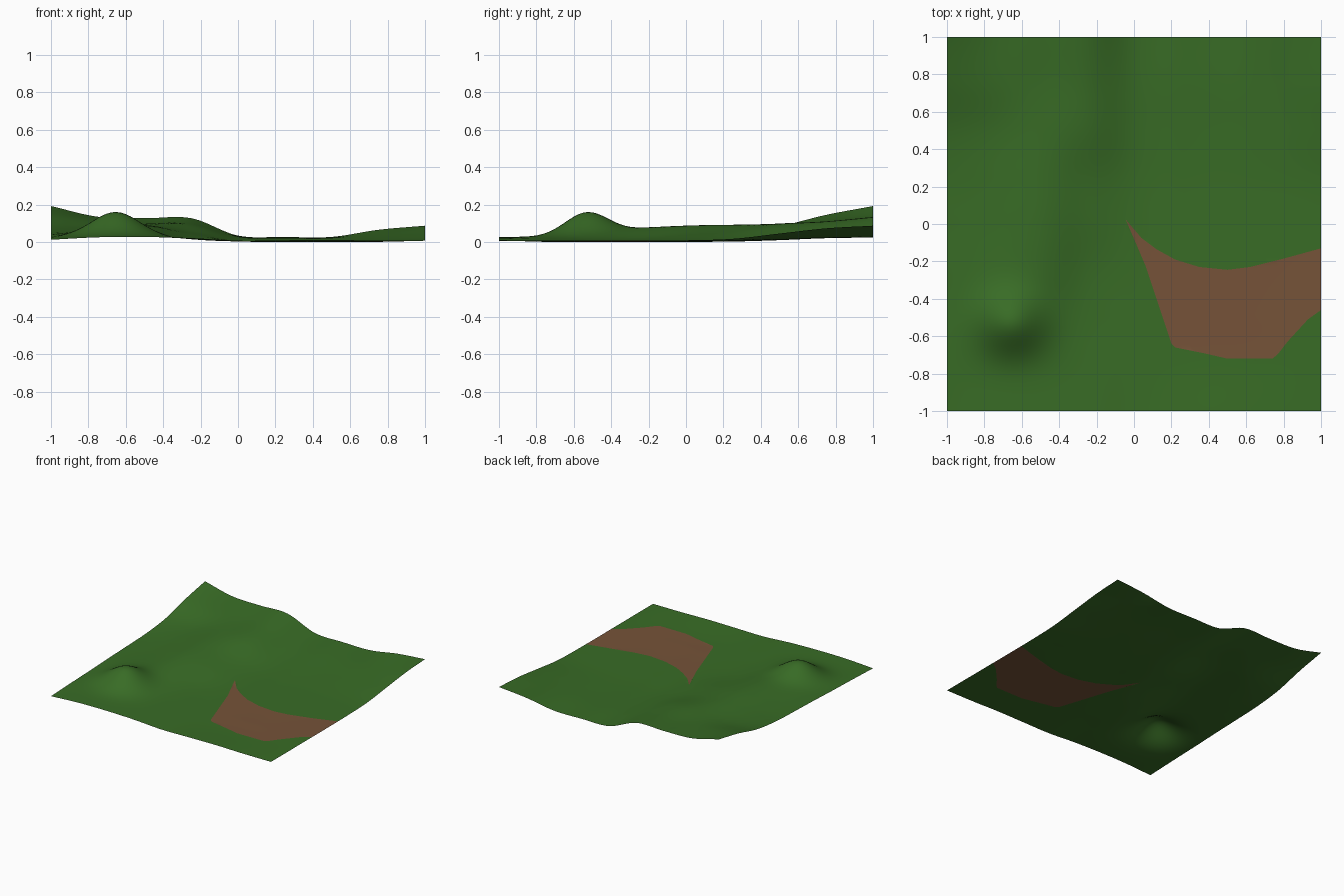
import bpy
import math
from mathutils import Vector
from mathutils.geometry import delaunay_2d_cdt

if "Cube" in bpy.data.objects:
    bpy.data.objects.remove(bpy.data.objects["Cube"])

# Coarse terrain heights in thousandths: rows from back (y=1) to front, columns x=-1..1
HEIGHTS = [
    [195, 138, 130, 130, 37, 30, 30, 68, 90],
    [148, 118, 108, 108, 32, 25, 25, 45, 76],
    [88, 82, 100, 92, 22, 14, 14, 25, 48],
    [60, 70, 95, 58, 11, 6, 6, 10, 20],
    [50, 65, 90, 42, 8, 4, 4, 6, 12],
    [42, 62, 74, 22, 6, 3, 3, 4, 10],
    [30, 46, 38, 17, 6, 3, 3, 4, 10],
    [24, 30, 30, 20, 8, 4, 4, 5, 10],
    [15, 28, 30, 24, 10, 12, 14, 10, 10],
]

# Outline of the bare earth patch
PATCH = [(-.045, .025), (.04, -.075), (.12, -.135), (.22, -.19), (.35, -.23), (.5, -.245),
         (.62, -.23), (.8, -.185), (1, -.13), (1, -.46), (.93, -.51), (.82, -.63),
         (.77, -.695), (.74, -.72), (.5, -.72), (.37, -.69), (.22, -.66), (.2, -.64),
         (.13, -.43), (.06, -.22)]


def spline(p, t):
    """Catmull-Rom through evenly spaced values, t in index units."""
    i = min(int(t), len(p) - 2)
    f = t - i
    b, c = p[i], p[i + 1]
    a = p[i - 1] if i > 0 else 2 * b - c
    d = p[i + 2] if i + 2 < len(p) else 2 * c - b
    return b + .5 * f * (c - a + f * (2*a - 5*b + 4*c - d + f * (3*(b - c) + d - a)))


def height(x, y):
    base = spline([spline(row, (x + 1) * 4) for row in HEIGHTS], (1 - y) * 4) / 1000
    # round knoll near the front left
    knoll = .12 * math.exp(-((x + .65) ** 2 / .031 + (y + .53) ** 2 / .027))
    return base + knoll


def inside(x, y):
    hit = False
    for (x1, y1), (x2, y2) in zip(PATCH, PATCH[1:] + PATCH[:1]):
        if (y1 > y) != (y2 > y) and x < x1 + (y - y1) * (x2 - x1) / (y2 - y1):
            hit = not hit
    return hit


def material(name, rgb):
    m = bpy.data.materials.new(name)
    m.diffuse_color = (*rgb, 1)
    m.use_nodes = True
    m.node_tree.nodes["Principled BSDF"].inputs["Base Color"].default_value = m.diffuse_color
    return m


# Flat triangulated sheet with the patch outline cut into it
N = 80
points = [Vector(p) for p in PATCH]
edges = [(i, (i + 1) % len(PATCH)) for i in range(len(PATCH))]
points += [Vector((-1 + 2 * i / N, -1 + 2 * j / N)) for j in range(N + 1) for i in range(N + 1)]
flat, _, faces, *_ = delaunay_2d_cdt(points, edges, [], 0, 1e-5)

# Raise the sheet to the terrain heights, lowest point on the ground
zs = [height(p.x, p.y) for p in flat]
low = min(zs)
mesh = bpy.data.meshes.new("terrain")
mesh.from_pydata([(p.x, p.y, z - low) for p, z in zip(flat, zs)], [], faces)
mesh.materials.append(material("grass green", (.040, .150, .019)))
mesh.materials.append(material("earth brown", (.180, .086, .040)))

# Earth inside the outline, grass elsewhere
for f in mesh.polygons:
    f.use_smooth = True
    f.material_index = int(inside(f.center.x, f.center.y))
    if f.normal.z < 0:
        f.flip()
mesh.update()

terrain = bpy.data.objects.new("terrain", mesh)
bpy.context.collection.objects.link(terrain)
